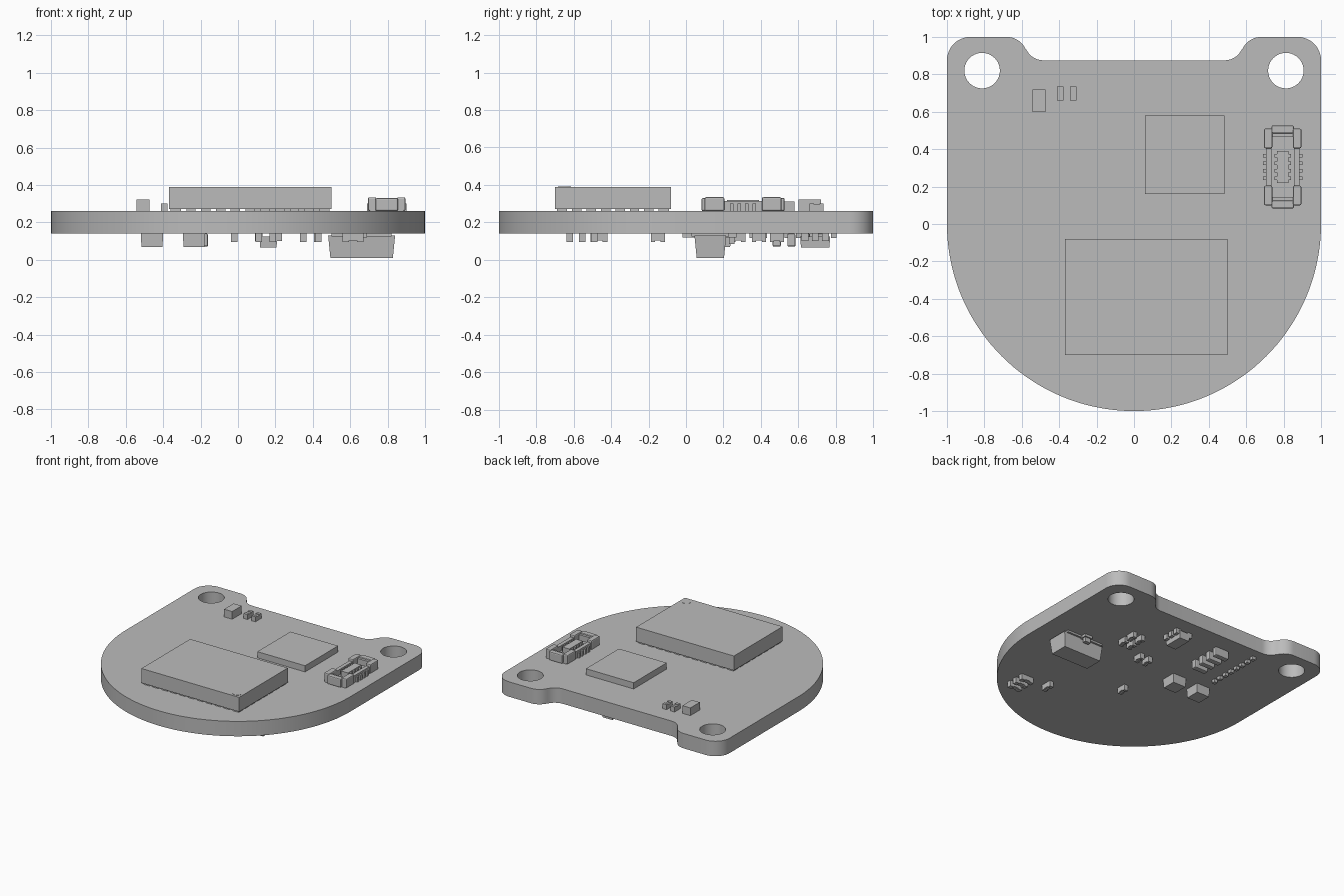
import bpy, bmesh
from math import sin, cos, pi
from mathutils import Vector

if "Cube" in bpy.data.objects:
    bpy.data.objects.remove(bpy.data.objects["Cube"], do_unlink=True)

TOP, BOTTOM = 0.26, 0.14
GREY = (0.5, 0.5, 0.5, 1)
mat = bpy.data.materials.new("plain grey")
mat.use_nodes = True
mat.diffuse_color = GREY
mat.node_tree.nodes["Principled BSDF"].inputs["Base Color"].default_value = GREY


def boxes(name, bounds, taper=0, bevel=0):
    """One object made of boxes (x0, x1, y0, y1, z0, z1); taper narrows the low end."""
    bm = bmesh.new()
    for x0, x1, y0, y1, z0, z1 in bounds:
        for v in bmesh.ops.create_cube(bm, size=1)["verts"]:
            t = taper if v.co.z < 0 else 0
            v.co = Vector(((x0 + t if v.co.x < 0 else x1 - t),
                           (y0 + t if v.co.y < 0 else y1 - t),
                           (z0 if v.co.z < 0 else z1)))
    me = bpy.data.meshes.new(name)
    bm.to_mesh(me)
    bm.free()
    me.materials.append(mat)
    ob = bpy.data.objects.new(name, me)
    bpy.context.collection.objects.link(ob)
    if bevel:
        mod = ob.modifiers.new("bevel", "BEVEL")
        mod.width, mod.segments = bevel, 2
    return ob


def arc(cx, cy, r, a0, a1, n):
    return [(cx + r * cos(a0 + (a1 - a0) * i / n), cy + r * sin(a0 + (a1 - a0) * i / n))
            for i in range(n + 1)]


def plate(name, loops, z0, z1):
    """Flat plate from closed outlines; inner outlines become holes."""
    cu = bpy.data.curves.new(name, "CURVE")
    cu.dimensions, cu.fill_mode, cu.extrude = "2D", "BOTH", (z1 - z0) / 2
    for pts in loops:
        sp = cu.splines.new("POLY")
        sp.points.add(len(pts) - 1)
        for p, (x, y) in zip(sp.points, pts):
            p.co = (x, y, 0, 1)
        sp.use_cyclic_u = True
    cu.materials.append(mat)
    ob = bpy.data.objects.new(name, cu)
    bpy.context.collection.objects.link(ob)
    ob.location.z = (z0 + z1) / 2
    bpy.ops.object.select_all(action="DESELECT")
    ob.select_set(True)
    bpy.context.view_layer.objects.active = ob
    bpy.ops.object.convert(target="MESH")
    bpy.ops.object.shade_smooth_by_angle()
    return bpy.context.object


def chips(name, places, top=False, along="y", length=0.075, width=0.035, height=0.045):
    """Small passive parts: a low body between two taller end caps."""
    out = []
    for x, y in places:
        for a, b, h in ((-0.5, -0.2, 1), (-0.2, 0.2, 0.85), (0.2, 0.5, 1)):
            z = (TOP, TOP + height * h) if top else (BOTTOM - height * h, BOTTOM)
            if along == "y":
                out.append((x - width / 2, x + width / 2, y + a * length, y + b * length, *z))
            else:
                out.append((x + a * length, x + b * length, y - width / 2, y + width / 2, *z))
    return boxes(name, out)


# Circuit board: round front, two ears with mounting holes at the back
ear = arc(0.875, 0.875, 0.125, 0, pi / 2, 10) + arc(0.68, 0.89, 0.11, pi / 2, pi * 0.87, 8) \
    + arc(0.485, 0.975, 0.1, -pi * 0.13, -pi / 2, 8)
outline = ear + [(-x, y) for x, y in reversed(ear)] + arc(0, 0, 1, pi, 2 * pi, 72)
holes = [arc(s * 0.812, 0.82, 0.095, 0, 2 * pi, 40)[:-1] for s in (-1, 1)]
plate("circuit_board", [outline] + holes, BOTTOM, TOP)

# Large module with a fringe of solder pads and a corner mark
boxes("large_module", [(-0.37, 0.5, -0.7, -0.08, 0.272, 0.388)])
pads = []
for i in range(11):
    x = -0.33 + i * 0.079
    pads += [(x - 0.025, x + 0.025, y, y + 0.04, TOP, 0.275) for y in (-0.69, -0.13)]
for i in range(8):
    y = -0.66 + i * 0.077
    pads += [(x, x + 0.04, y - 0.025, y + 0.025, TOP, 0.275) for x in (-0.36, 0.45)]
boxes("module_pads", pads)
plate("module_corner_mark", [arc(0.45, -0.65, 0.035, 0, 2 * pi, 24)[:-1]], 0.387, 0.39)

# Flat processor
boxes("processor", [(0.06, 0.485, 0.16, 0.58, TOP, 0.31)])

# Board to board connector: walled shell, central tongue, contacts and end clips
CX, CY = 0.795, 0.305
shell = [(CX - 0.09, CX + 0.09, CY - 0.2, CY + 0.2, TOP, 0.275),
         (CX - 0.03, CX + 0.03, CY - 0.085, CY + 0.085, TOP, 0.32)]
clips, contacts = [], []
for s in (-1, 1):
    def span(c, a, b):
        return sorted((c + s * a, c + s * b))
    shell.append((*span(CX, 0.06, 0.09), CY - 0.18, CY + 0.18, TOP, 0.315))
    shell.append((CX - 0.09, CX + 0.09, *span(CY, 0.16, 0.205), TOP, 0.32))
    clips.append((CX - 0.06, CX + 0.06, *span(CY, 0.18, 0.222), TOP, 0.33))
    for t in (-1, 1):
        y0, y1 = sorted((CY + t * 0.1, CY + t * 0.205))
        clips.append((*span(CX, 0.055, 0.1), y0, y1, TOP, 0.334))
    for i in range(4):
        y = CY - 0.06 + i * 0.04
        contacts.append((*span(CX, 0.028, 0.045), y - 0.01, y + 0.01, TOP, 0.315))
        contacts.append((*span(CX, 0.06, 0.105), y - 0.01, y + 0.01, TOP, 0.3))
boxes("connector_shell", shell)
boxes("connector_clips", clips, bevel=0.008)
boxes("connector_contacts", contacts)

# Small parts on the top
boxes("top_sensor", [(-0.543, -0.472, 0.6, 0.72, TOP, 0.322)])
chips("top_chips", [(-0.395, 0.698), (-0.325, 0.698)], top=True, height=0.04)

# Tall socket on the underside, with its flange and rear post
boxes("under_socket", [(0.482, 0.84, 0.045, 0.215, 0.01, 0.13)], taper=0.012)
boxes("under_socket_flange", [(0.5, 0.82, 0.03, 0.23, 0.125, BOTTOM),
                              (0.62, 0.69, -0.02, 0.27, 0.12, BOTTOM),
                              (0.63, 0.68, 0.23, 0.26, 0.085, BOTTOM)])

# Square packages and leaded package on the underside
boxes("under_packages", [(x - 0.06, x + 0.06, 0.12, 0.24, 0.068, BOTTOM) for x in (-0.235, -0.46)],
      taper=0.004)
boxes("under_regulator", [(0.115, 0.21, 0.61, 0.77, 0.065, 0.125)], taper=0.004)
boxes("regulator_legs", [(x, x + 0.04, y - 0.018, y + 0.018, 0.1, BOTTOM)
                         for x in (0.09, 0.195) for y in (0.635, 0.69, 0.745)])

# Row of long bars and row of fine pins
boxes("under_bars", [(-0.28, -0.16, y - 0.022, y + 0.022, 0.07, BOTTOM)
                     for y in (0.485, 0.563, 0.641, 0.72)], bevel=0.008)
boxes("under_pins", [(-0.485, -0.455, 0.34 + i * 0.062, 0.37 + i * 0.062, 0.115, BOTTOM)
                     for i in range(8)])

# Passive parts on the underside
chips("under_chips_socket", [(x, y) for x in (0.35, 0.425) for y in (0.39, 0.485)])
chips("under_chips_centre", [(0.11, 0.28), (0.185, 0.28)])
chips("under_chips_middle", [(-0.02, -0.15)])
chips("under_chips_front", [(0.615, y) for y in (-0.62, -0.555, -0.49)], along="x", length=0.11)
chips("under_chips_side", [(0.43, -0.465)], length=0.09)
